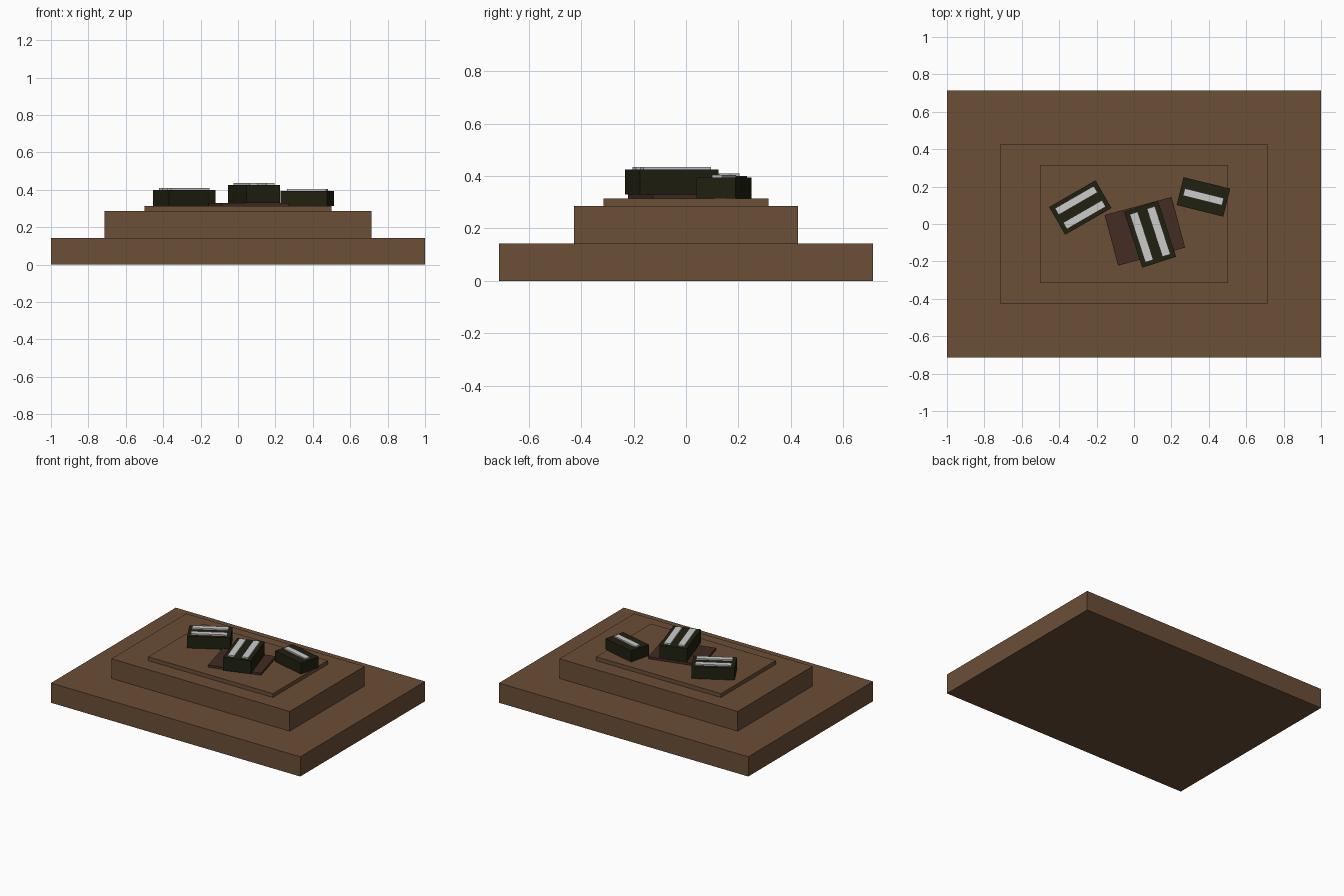
import bpy
from math import radians
from mathutils import Matrix, Vector

cube = bpy.data.objects.get("Cube")
if cube:
    bpy.data.objects.remove(cube, do_unlink=True)


def material(name, rgb):
    mat = bpy.data.materials.new(name)
    mat.use_nodes = True
    mat.diffuse_color = (*rgb, 1)
    mat.node_tree.nodes["Principled BSDF"].inputs["Base Color"].default_value = (*rgb, 1)
    return mat


BROWN = material("earth_brown", (0.147, 0.077, 0.037))
DARK_BROWN = material("dark_brown", (0.054, 0.025, 0.017))
OLIVE = material("dark_olive", (0.014, 0.015, 0.005))
PALE = material("pale_grey", (0.6, 0.6, 0.6))


def box(name, mat, size, centre, bottom, top, angle=0):
    """Box between two heights, turned about z."""
    bpy.ops.mesh.primitive_cube_add(size=1)
    obj = bpy.context.object
    obj.name = name
    obj.data.transform(Matrix.Diagonal((*size, top - bottom, 1)))
    obj.location = (*centre, (bottom + top) / 2)
    obj.rotation_euler.z = radians(angle)
    obj.data.materials.append(mat)
    return obj


def striped_crate(name, size, centre, bottom, top, angle, strip, offsets):
    """Crate with raised pale strips running along its length."""
    box(name, OLIVE, size, centre, bottom, top, angle)
    turn = Matrix.Rotation(radians(angle), 2)
    for i, off in enumerate(offsets):
        spot = Vector(centre) + turn @ Vector((0, off))
        box(f"{name}_strip_{i + 1}", PALE, strip, spot, top, top + 0.01, angle)


# Stepped mound
box("lower_step", BROWN, (2, 1.43), (0, 0), 0, 0.143)
box("middle_step", BROWN, (1.43, 0.857), (0, 0), 0.143, 0.286)
box("upper_step", BROWN, (1, 0.629), (0, 0), 0.286, 0.314)

# Mat under the middle crate
box("mat", DARK_BROWN, (0.371, 0.28), (0.058, -0.039), 0.314, 0.33, 15)

# Crates
striped_crate("middle_crate", (0.314, 0.19), (0.086, -0.055), 0.33, 0.425, -72,
              (0.27, 0.045), (-0.048, 0.048))
striped_crate("right_crate", (0.286, 0.171), (-0.287, 0.088), 0.314, 0.4, 30,
              (0.24, 0.04), (-0.044, 0.044))
striped_crate("left_crate", (0.257, 0.154), (0.371, 0.145), 0.314, 0.394, -14,
              (0.215, 0.04), (0,))
